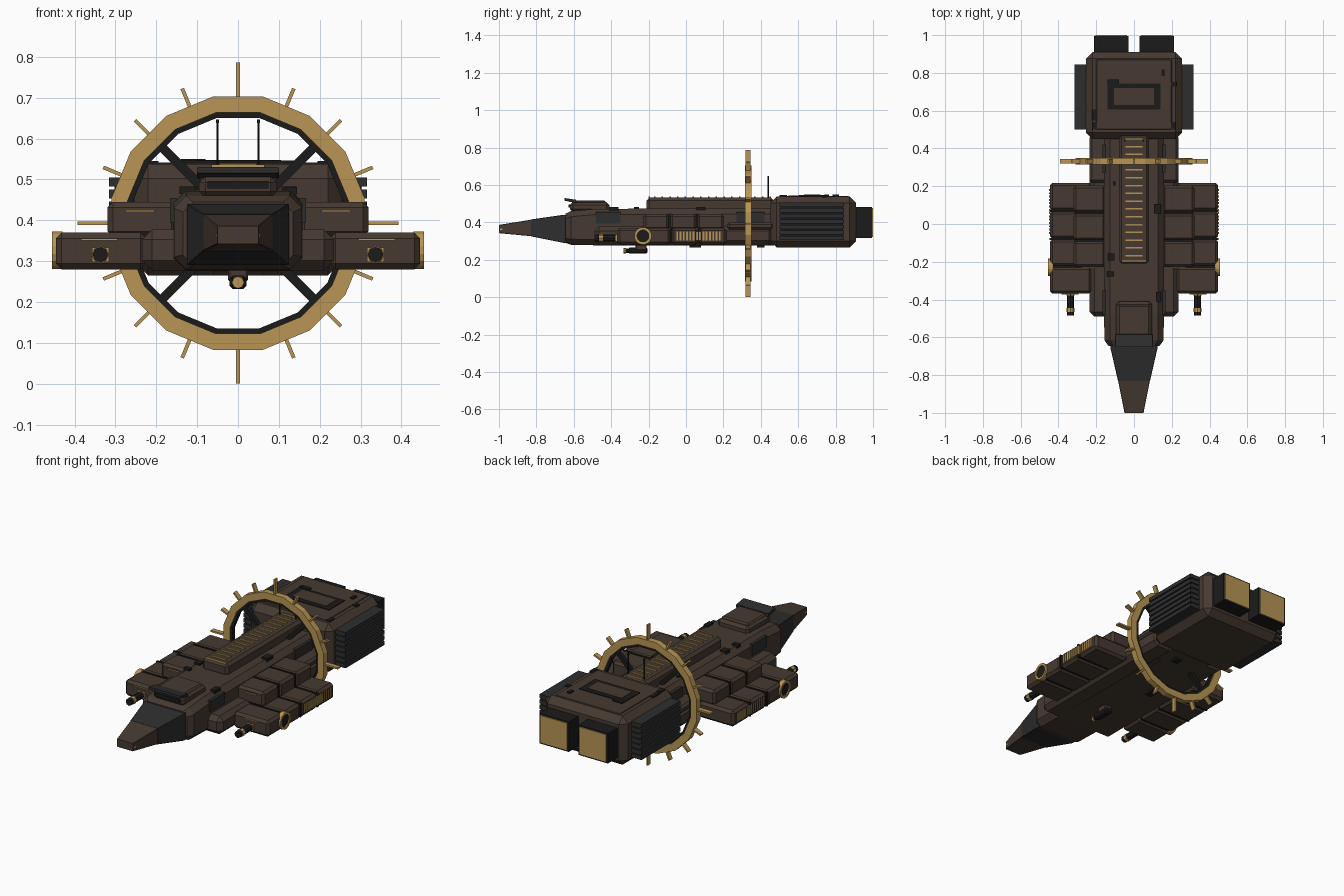
import bpy, bmesh
from math import sin, cos, radians, pi
from mathutils import Matrix, Vector

if "Cube" in bpy.data.objects:
    bpy.data.objects.remove(bpy.data.objects["Cube"])


def material(name, r, g, b):
    m = bpy.data.materials.new(name)
    m.diffuse_color = (r, g, b, 1)
    m.use_nodes = True
    m.node_tree.nodes["Principled BSDF"].inputs["Base Color"].default_value = m.diffuse_color
    return m


BROWN = material("brown_hull", 0.062, 0.042, 0.031)
GOLD = material("brass", 0.48, 0.30, 0.09)
DARK = material("black_metal", 0.011, 0.011, 0.011)
GREY = material("dark_grey", 0.027, 0.027, 0.027)


def finish(name, bm, mat, bevel=0, mirror=False):
    bmesh.ops.recalc_face_normals(bm, faces=bm.faces)
    me = bpy.data.meshes.new(name)
    bm.to_mesh(me)
    bm.free()
    me.materials.append(mat)
    ob = bpy.data.objects.new(name, me)
    bpy.context.collection.objects.link(ob)
    if bevel:
        b = ob.modifiers.new("chamfer", 'BEVEL')
        b.width, b.segments = bevel, 1
    if mirror:
        ob.modifiers.new("mirror", 'MIRROR')
    return ob


def add_box(bm, x, y, z, turn=None):
    size = Matrix.Diagonal((x[1] - x[0], y[1] - y[0], z[1] - z[0], 1))
    mid = Matrix.Translation((sum(x) / 2, sum(y) / 2, sum(z) / 2))
    bmesh.ops.create_cube(bm, size=1, matrix=(turn or Matrix()) @ mid @ size)


def box(name, mat, x, y, z, bevel=0, mirror=False):
    bm = bmesh.new()
    add_box(bm, x, y, z)
    return finish(name, bm, mat, bevel, mirror)


def boxes(name, mat, items, mirror=False):
    bm = bmesh.new()
    for it in items:
        add_box(bm, *it)
    return finish(name, bm, mat, 0, mirror)


def loft(name, mat, sections):
    """Chamfered rectangles (y, half width, z0, z1, chamfer) joined along y."""
    bm = bmesh.new()
    rings = []
    for y, w, a, b, c in sections:
        pts = [(w - c, a), (w, a + c), (w, b - c), (w - c, b),
               (c - w, b), (-w, b - c), (-w, a + c), (c - w, a)]
        rings.append([bm.verts.new((px, y, pz)) for px, pz in pts])
    for r, s in zip(rings, rings[1:]):
        for i in range(8):
            j = (i + 1) % 8
            bm.faces.new((r[i], r[j], s[j], s[i]))
    bm.faces.new(rings[0])
    bm.faces.new(rings[-1])
    return finish(name, bm, mat)


def hoop(name, mat, centre, r0, r1, t0, t1, n, axis='Y', mirror=False):
    """Flat-sided ring of rectangular section around the given axis."""
    bm = bmesh.new()
    rows = []
    for i in range(n):
        a = (i + 0.5) * 2 * pi / n
        row = []
        for r, t in ((r0, t0), (r1, t0), (r1, t1), (r0, t1)):
            u, v = r * sin(a), r * cos(a)
            p = (u, t, v) if axis == 'Y' else (t, u, v)
            row.append(bm.verts.new(Vector(centre) + Vector(p)))
        rows.append(row)
    for i in range(n):
        p, q = rows[i], rows[(i + 1) % n]
        for k in range(4):
            bm.faces.new((p[k], p[(k + 1) % 4], q[(k + 1) % 4], q[k]))
    return finish(name, bm, mat, 0, mirror)


def rod(name, mat, start, end, r, n=8, mirror=False):
    a, b = Vector(start), Vector(end)
    bm = bmesh.new()
    m = Matrix.Translation((a + b) / 2) @ (b - a).to_track_quat('Z', 'Y').to_matrix().to_4x4()
    bmesh.ops.create_cone(bm, cap_ends=True, segments=n, radius1=r, radius2=r,
                          depth=(b - a).length, matrix=m)
    return finish(name, bm, mat, 0, mirror)


# Hull
loft("upper_hull", BROWN, [(-0.645, 0.135, 0.29, 0.445, 0.025), (-0.615, 0.157, 0.28, 0.46, 0.03),
                           (-0.48, 0.158, 0.277, 0.472, 0.03), (0.47, 0.158, 0.275, 0.475, 0.03)])
box("lower_hull", BROWN, (-0.235, 0.235), (-0.49, 0.47), (0.277, 0.378), 0.025)
box("aft_shoulder", BROWN, (0.1, 0.235), (0.22, 0.47), (0.36, 0.4), 0.012, True)
boxes("hull_side_panel", GREY, [((0.15, 0.166), (-0.48, -0.35), (0.395, 0.455)),
                                ((0.15, 0.166), (0.27, 0.42), (0.395, 0.455))], True)

# Nose
loft("nose_collar", GREY, [(-0.83, 0.085, 0.325, 0.415, 0.002), (-0.655, 0.125, 0.29, 0.44, 0.002),
                           (-0.63, 0.125, 0.29, 0.44, 0.002)])
loft("nose_tip", BROWN, [(-1.0, 0.05, 0.342, 0.386, 0.002), (-0.83, 0.084, 0.326, 0.414, 0.002)])
box("nose_lamp", GOLD, (0.048, 0.054), (-0.995, -0.98), (0.358, 0.368), 0, True)

# Bridge on the foredeck
box("bridge", BROWN, (-0.095, 0.095), (-0.62, -0.41), (0.455, 0.508), 0.015)
box("bridge_window", DARK, (-0.075, 0.075), (-0.628, -0.6), (0.478, 0.495))
loft("bridge_visor", GREY, [(-0.65, 0.1, 0.516, 0.53, 0.002), (-0.585, 0.1, 0.502, 0.52, 0.002)])
box("bridge_roof", BROWN, (-0.085, 0.085), (-0.59, -0.43), (0.5, 0.517), 0.008)

# Dorsal spine with rungs
box("spine", BROWN, (-0.08, 0.08), (-0.21, 0.47), (0.46, 0.532), 0.015)
boxes("spine_rungs", GOLD, [((-0.045, 0.045), (-0.172 + 0.0413 * i, -0.164 + 0.0413 * i),
                             (0.525, 0.539)) for i in range(16)])
box("spine_front_trim", GOLD, (-0.065, 0.065), (-0.2, -0.193), (0.525, 0.537))

# Engine block
box("engine_block", BROWN, (-0.255, 0.255), (0.45, 0.91), (0.265, 0.538), 0.035)
box("roof_plate", BROWN, (-0.2, 0.2), (0.5, 0.87), (0.53, 0.542), 0.003)
boxes("roof_hatch", DARK, [((-0.14, 0.14), (0.605, 0.745), (0.53, 0.546)),
                           ((-0.14, -0.08), (0.74, 0.765), (0.53, 0.55))])
box("roof_hatch_inset", BROWN, (-0.105, 0.105), (0.63, 0.72), (0.54, 0.548))
box("radiator_core", DARK, (0.25, 0.303), (0.505, 0.84), (0.31, 0.505), 0, True)
boxes("radiator_fins", GREY, [((0.25, 0.316), (0.5, 0.845), (0.305 + 0.0297 * i, 0.327 + 0.0297 * i))
                              for i in range(7)], True)
box("thruster", DARK, (0.03, 0.212), (0.9, 0.994), (0.315, 0.483), 0, True)
box("thruster_glow", GOLD, (0.037, 0.205), (0.98, 1.0), (0.322, 0.476), 0, True)
rod("antenna", DARK, (0.05, 0.44, 0.5), (0.05, 0.44, 0.645), 0.003, 6, True)
box("antenna_tip", DARK, (0.046, 0.054), (0.436, 0.444), (0.638, 0.647), 0, True)

# Side pods, built from segments with dark bands at the joints
low = [-0.37, -0.225, -0.08, 0.068, 0.22]
for i in range(4):
    box("lower_pod_segment", BROWN, (0.225, 0.446), (low[i] + 0.002, low[i + 1] - 0.002),
        (0.28, 0.37), 0.014, True)
boxes("lower_pod_bands", DARK, [((0.24, 0.447), (y - 0.005, y + 0.005), (0.288, 0.366))
                                for y in low[1:4]], True)
up = [-0.23, -0.088, 0.058, 0.205]
for i in range(3):
    box("upper_pod_segment", BROWN, (0.15, 0.319), (up[i] + 0.002, up[i + 1] - 0.002),
        (0.36, 0.445), 0.013, True)
boxes("upper_pod_bands", DARK, [((0.16, 0.316), (y - 0.005, y + 0.005), (0.37, 0.442))
                                for y in up[1:3]], True)
boxes("pod_front_trim", GOLD, [((0.295, 0.385), (-0.374, -0.36), (0.351, 0.355)),
                               ((0.205, 0.275), (-0.234, -0.22), (0.42, 0.425))], True)
boxes("pod_side_vents", GOLD, [((0.43, 0.45), (-0.052 + 0.0175 * i, -0.042 + 0.0175 * i),
                                (0.302, 0.352)) for i in range(14)], True)
hoop("pod_port_rim", GOLD, (0, -0.23, 0.327), 0.034, 0.047, 0.43, 0.456, 16, 'X', True)
rod("pod_port", DARK, (0.43, -0.23, 0.327), (0.45, -0.23, 0.327), 0.035, 16, True)

# Pod guns
box("gun_mount", GOLD, (0.316, 0.358), (-0.378, -0.36), (0.298, 0.334), 0, True)
rod("gun_barrel", DARK, (0.337, -0.365, 0.316), (0.337, -0.485, 0.316), 0.019, 8, True)
rod("gun_muzzle", GOLD, (0.337, -0.445, 0.316), (0.337, -0.465, 0.316), 0.021, 8, True)

# Belly turret
box("turret_base", BROWN, (-0.025, 0.025), (-0.27, -0.21), (0.25, 0.285), 0.005)
box("turret_body", DARK, (-0.021, 0.021), (-0.31, -0.205), (0.232, 0.265), 0.008)
rod("turret_muzzle", GOLD, (0, -0.32, 0.248), (0, -0.335, 0.248), 0.015)
rod("turret_barrel", DARK, (0, -0.3, 0.248), (0, -0.33, 0.248), 0.012)

# Brass ring with spikes and struts
C = (0, 0.332, 0.393)
hoop("ring", GOLD, C, 0.276, 0.316, -0.017, 0.017, 16)
hoop("ring_liner", DARK, C, 0.263, 0.278, -0.011, 0.011, 16)


def spokes(name, mat, items, w, t):
    bm = bmesh.new()
    for deg, r0, r1 in items:
        turn = Matrix.Translation(C) @ Matrix.Rotation(radians(deg), 4, 'Y')
        add_box(bm, (-w, w), (-t, t), (r0, r1), turn)
    finish(name, mat=mat, bm=bm)


spokes("ring_spikes", GOLD, [(22.5 * i, 0.3, 0.393 if i % 4 == 0 else 0.357)
                             for i in range(16)], 0.0045, 0.013)
spokes("ring_struts", DARK, [(45 + 90 * i, 0.08, 0.27) for i in range(4)], 0.011, 0.011)

# Small deck fittings
fit = [(-0.21, 0.577, 0.535, 0.012, 0.03), (0.155, 0.8, 0.54, 0.01, 0.017), (0.21, 0.74, 0.535, 0.014, 0.013),
       (0.125, 0.08, 0.474, 0.018, 0.025), (-0.12, -0.175, 0.474, 0.018, 0.018),
       (-0.125, -0.265, 0.474, 0.018, 0.013), (0.13, -0.385, 0.472, 0.014, 0.025),
       (-0.105, 0.215, 0.474, 0.006, 0.01), (0.04, 0.4, 0.274, 0.02, 0.02), (-0.08, 0.05, 0.274, 0.02, 0.03)]
boxes("deck_fittings", DARK, [((x - a, x + a), (y - b, y + b), (z - 0.009, z + 0.009))
                              for x, y, z, a, b in fit])
box("roof_rail", DARK, (0.195, 0.22), (0.5, 0.54), (0.53, 0.545), 0, True)
